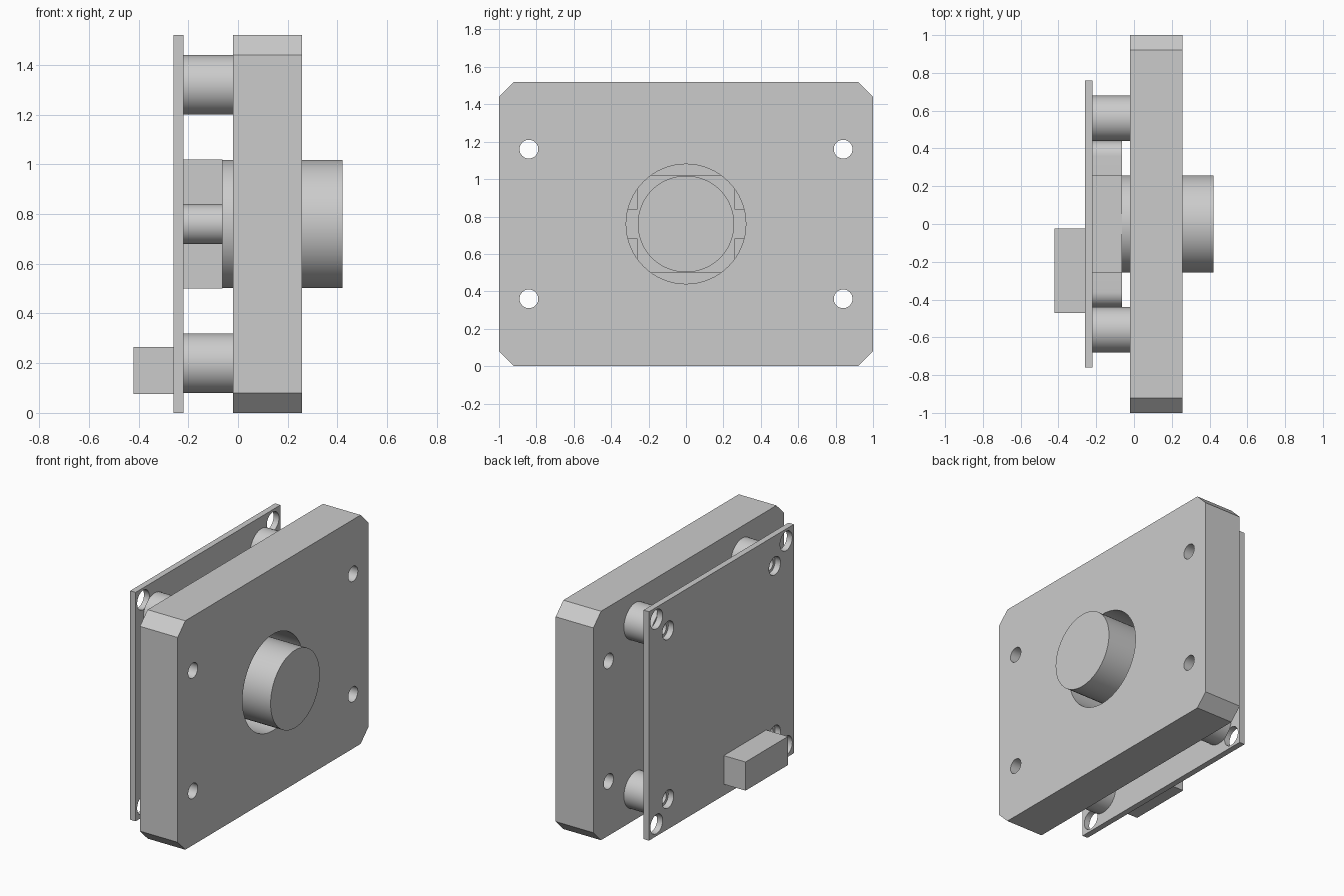
import bpy, bmesh
from math import pi, cos, sin, radians
from mathutils import Matrix

cube = bpy.data.objects.get("Cube")
if cube:
    bpy.data.objects.remove(cube)

grey = bpy.data.materials.new("light_grey")
grey.use_nodes = True
colour = (0.6, 0.6, 0.6, 1)
grey.diffuse_color = colour
grey.node_tree.nodes["Principled BSDF"].inputs["Base Color"].default_value = colour

MID = 0.76  # height of the shared centre line


def arc(y, z, r, start=0, end=2 * pi, n=64):
    """Points on an arc in the side (y, z) plane."""
    return [(y + r * cos(start + (end - start) * i / n),
             z + r * sin(start + (end - start) * i / n)) for i in range(n + 1)]


def circle(y, z, r):
    return arc(y, z, r)[:-1]


def rect(y0, y1, z0, z1):
    return [(y0, z0), (y1, z0), (y1, z1), (y0, z1)]


def extrude(name, x0, x1, outline, holes=()):
    """Extrude a side profile with holes along x, from x0 to x1."""
    curve = bpy.data.curves.new(name + "_profile", "CURVE")
    curve.dimensions = "2D"
    curve.fill_mode = "BOTH"
    curve.extrude = (x1 - x0) / 2
    for loop in [outline, *holes]:
        spline = curve.splines.new("POLY")
        spline.points.add(len(loop) - 1)
        for point, (y, z) in zip(spline.points, loop):
            point.co = (y, z, 0, 1)
        spline.use_cyclic_u = True
    helper = bpy.data.objects.new(name + "_profile", curve)
    bpy.context.collection.objects.link(helper)
    bpy.context.view_layer.update()
    deps = bpy.context.evaluated_depsgraph_get()
    mesh = bpy.data.meshes.new_from_object(helper.evaluated_get(deps))
    bpy.data.objects.remove(helper)
    bpy.data.curves.remove(curve)

    # Turn the profile so its depth runs along x
    mesh.transform(Matrix(((0, 0, 1, (x0 + x1) / 2), (1, 0, 0, 0),
                           (0, 1, 0, 0), (0, 0, 0, 1))))
    bm = bmesh.new()
    bm.from_mesh(mesh)
    bmesh.ops.remove_doubles(bm, verts=bm.verts, dist=0.0001)
    bmesh.ops.recalc_face_normals(bm, faces=bm.faces)
    bmesh.ops.dissolve_limit(bm, angle_limit=radians(0.5), verts=bm.verts, edges=bm.edges)
    bm.to_mesh(mesh)
    bm.free()
    mesh.name = name
    mesh.materials.clear()
    mesh.materials.append(grey)
    obj = bpy.data.objects.new(name, mesh)
    bpy.context.collection.objects.link(obj)
    bpy.ops.object.select_all(action="DESELECT")
    obj.select_set(True)
    bpy.context.view_layer.objects.active = obj
    bpy.ops.object.shade_smooth_by_angle(angle=radians(30))
    return obj


def four(dy, dz):
    """Four mirrored positions about the centre."""
    return [(sy * dy, MID + sz * dz) for sy in (-1, 1) for sz in (-1, 1)]


# Thick housing plate with clipped corners, screw holes and lens opening
c = 0.08
top = 2 * MID
housing = [(-1 + c, 0), (1 - c, 0), (1, c), (1, top - c),
           (1 - c, top), (-1 + c, top), (-1, top - c), (-1, c)]
extrude("housing_plate", -0.02, 0.257, housing,
        [circle(y, z, 0.05) for y, z in four(0.84, 0.4)] + [circle(0, MID, 0.32)])

# Thin circuit board with corner holes and standoff screw holes
extrude("circuit_board", -0.26, -0.22, rect(-MID, MID, 0, top),
        [circle(y, z, 0.064) for y, z in four(0.68, 0.68)]
        + [circle(y, z, 0.06) for y, z in four(0.56, 0.56)])

# Hollow standoffs between board and housing
for i, (y, z) in enumerate(four(0.56, 0.56)):
    extrude(f"standoff_{i + 1}", -0.22, -0.02, circle(y, z, 0.12), [circle(y, z, 0.04)])

# Lens holder: square body with a round-ended tab on each side
h, r, tab = 0.26, 0.08, 0.36
holder = ([(-h, MID - h), (h, MID - h), (h, MID - r)]
          + arc(tab, MID, r, -pi / 2, pi / 2, 24)
          + [(h, MID + r), (h, MID + h), (-h, MID + h), (-h, MID + r)]
          + arc(-tab, MID, r, pi / 2, 3 * pi / 2, 24)
          + [(-h, MID - r)])
extrude("lens_holder", -0.22, -0.063, holder)

# Lens barrel and rear connector
extrude("lens_barrel", -0.063, 0.42, circle(0, MID, 0.258))
extrude("connector", -0.42, -0.26, rect(-0.47, -0.025, 0.075, 0.265))
